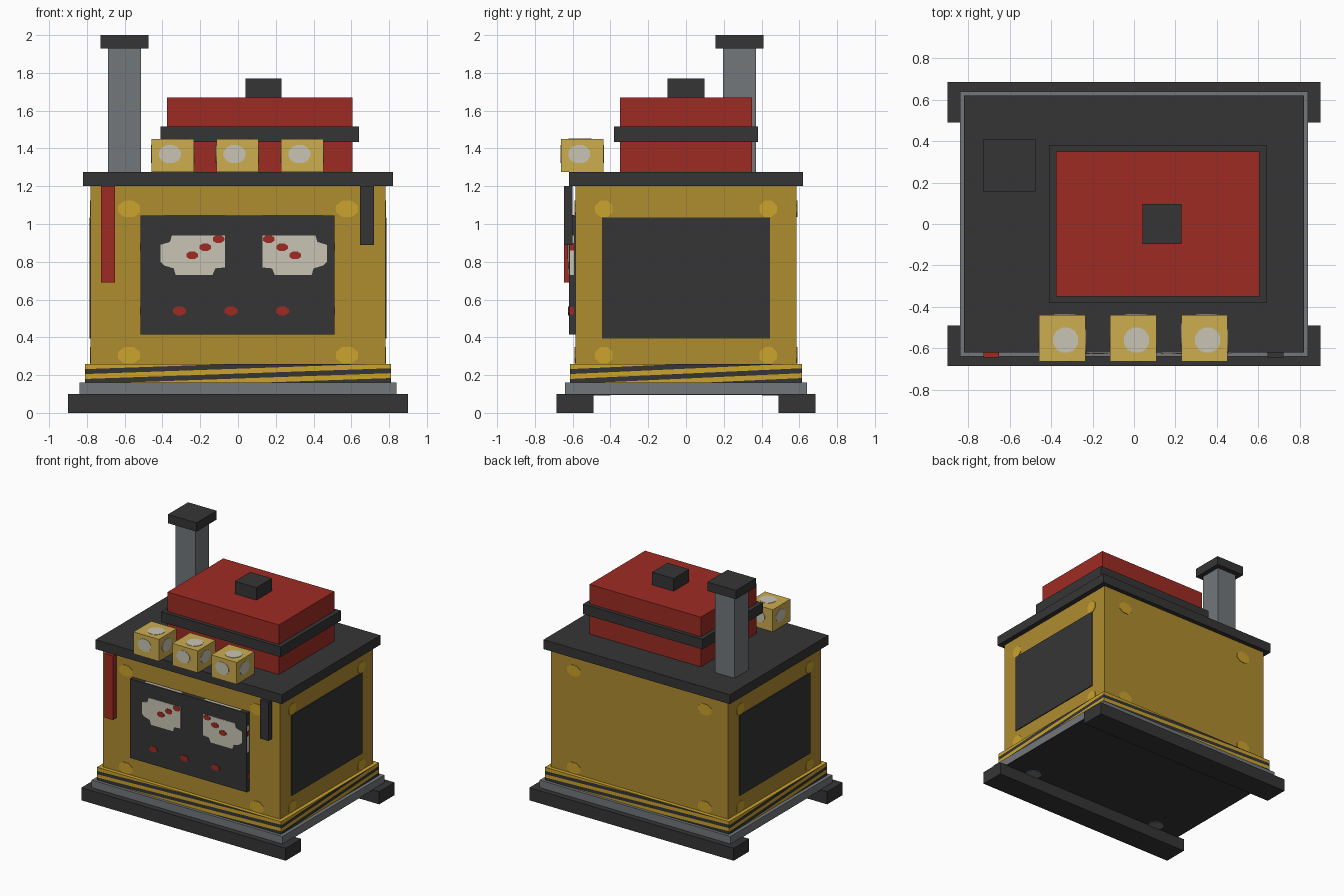
import bpy, bmesh, math
from mathutils import Vector

cube = bpy.data.objects.get("Cube")
if cube:
    bpy.data.objects.remove(cube, do_unlink=True)


def material(name, rgb):
    lin = [((c / 255 + 0.055) / 1.055) ** 2.4 for c in rgb]
    m = bpy.data.materials.new(name)
    m.use_nodes = True
    m.diffuse_color = (*lin, 1)
    m.node_tree.nodes["Principled BSDF"].inputs["Base Color"].default_value = (*lin, 1)
    return m


DARK = material("charcoal", (53, 53, 54))
GREY = material("steel grey", (114, 119, 122))
RED = material("brick red", (158, 43, 35))
GOLD = material("ochre", (175, 140, 47))
BRIGHT = material("bright gold", (203, 163, 44))
PALE = material("pale gold", (205, 173, 79))
CREAM = material("cream", (201, 197, 181))

# Each side: right, up and outward directions as seen from outside
X, Y, Z = Vector((1, 0, 0)), Vector((0, 1, 0)), Vector((0, 0, 1))
SIDES = {"front": (X, Z, -Y), "right": (Y, Z, X), "back": (-X, Z, Y),
         "left": (-Y, Z, -X), "top": (X, Y, Z), "bottom": (X, -Y, -Z)}


def finish(name, bm, *mats):
    mesh = bpy.data.meshes.new(name)
    bm.to_mesh(mesh)
    bm.free()
    for m in mats:
        mesh.materials.append(m)
    ob = bpy.data.objects.new(name, mesh)
    bpy.context.collection.objects.link(ob)
    return ob


def box(name, xs, ys, zs, mat):
    bm = bmesh.new()
    bmesh.ops.create_cube(bm, size=1)
    for v in bm.verts:
        v.co = [(r[0] + r[1]) / 2 + c * (r[1] - r[0]) for c, r in zip(v.co, (xs, ys, zs))]
    return finish(name, bm, mat)


def plate(name, side, depth, points, mat, thick=0.004):
    """Thin polygon lying on one side at the given distance from the origin."""
    r, u, n = SIDES[side]
    bm = bmesh.new()
    face = bm.faces.new([bm.verts.new(r * a + u * b + n * depth) for a, b in points])
    ext = bmesh.ops.extrude_face_region(bm, geom=[face])["geom"]
    bmesh.ops.translate(bm, vec=n * thick, verts=[g for g in ext if isinstance(g, bmesh.types.BMVert)])
    bmesh.ops.recalc_face_normals(bm, faces=bm.faces)
    return finish(name, bm, mat)


def rect(a, b, c, d):
    return [(a, c), (b, c), (b, d), (a, d)]


def oval(cx, cy, rx, ry, n=12):
    turn = [(i + 0.5) * math.tau / n for i in range(n)]
    return [(cx + rx * math.cos(t), cy + ry * math.sin(t)) for t in turn]


def sym(a):
    return (-a, a)


# Feet and base
box("front_foot", sym(0.9), (-0.685, -0.49), (0, 0.1), DARK)
box("back_foot", sym(0.9), (0.49, 0.685), (0, 0.1), DARK)
box("base_plate", sym(0.84), sym(0.64), (0.1, 0.16), GREY)
plate("base_underside", "bottom", -0.1, rect(-0.84, 0.84, -0.64, 0.64), DARK)
for x in sym(0.6):
    for y in sym(0.46):
        plate("underside_spot", "bottom", -0.096, oval(x, y, 0.06, 0.06), GREY)

# Striped band: each side is sliced by slanted lines and coloured alternately
box("band_core", sym(0.81), sym(0.615), (0.16, 0.26), BRIGHT)
SLOPE, STEP = 0.035, 0.026
for side, half, depth in (("front", 0.81, 0.615), ("right", 0.615, 0.81),
                          ("back", 0.81, 0.615), ("left", 0.615, 0.81)):
    r, u, n = SIDES[side]
    slant = SLOPE * 0.81 / half
    bm = bmesh.new()
    bm.faces.new([bm.verts.new(r * a + u * b + n * (depth + 0.002))
                  for a, b in rect(-half, half, 0.16, 0.26)])
    for k in range(3, 14):
        bmesh.ops.bisect_plane(bm, geom=bm.verts[:] + bm.edges[:] + bm.faces[:],
                               plane_co=u * STEP * k, plane_no=u - r * slant)
    for f in bm.faces:
        c = f.calc_center_median()
        f.material_index = math.floor((c.dot(u) - slant * c.dot(r)) / STEP) % 2
    finish("stripes_" + side, bm, BRIGHT, DARK)

# Body, worktop and corner spots
box("body", sym(0.78), sym(0.585), (0.26, 1.2), GOLD)
box("worktop", sym(0.82), sym(0.62), (1.2, 1.275), DARK)
for side, off, depth, rx in (("front", 0.577, 0.585, 0.063), ("back", 0.577, 0.585, 0.063),
                             ("right", 0.435, 0.78, 0.05), ("left", 0.435, 0.78, 0.05)):
    for a in sym(off):
        for z in (0.305, 1.08):
            plate("corner_spot", side, depth, oval(a, z, rx, 0.047, 8), BRIGHT)
for side in ("left", "right"):
    plate("side_panel_" + side, side, 0.78, rect(-0.445, 0.445, 0.395, 1.035), DARK, 0.007)

# Front panel with eye patches and dots
box("front_panel", (-0.515, 0.51), (-0.62, -0.58), (0.415, 1.045), DARK)
EYE = [(0.05, 0.94), (0.33, 0.94), (0.33, 0.77), (0.28, 0.765), (0.265, 0.73), (0.07, 0.73),
       (0.06, 0.765), (0.01, 0.78), (-0.01, 0.8), (-0.01, 0.89), (0.04, 0.905)]
MID = 0.03
for s in (1, -1):
    plate("eye_patch", "front", 0.62, [(MID + s * (x - 0.43), z) for x, z in EYE], CREAM)
    for i in range(3):
        plate("eye_dot", "front", 0.624,
              oval(MID - s * (0.133 + 0.07 * i), 0.92 - 0.043 * i, 0.033, 0.022, 8), RED, 0.003)
    lo, hi = sorted((MID - s * 0.1, MID - s * 0.42))
    plate("panel_top_patch", "top", 1.045, rect(lo, hi, -0.613, -0.592), CREAM, 0.002)
for x in (-0.31, -0.037, 0.235):
    plate("panel_dot", "front", 0.62, oval(x, 0.54, 0.037, 0.025, 8), RED)
for side, depth, s in (("right", 0.51, 1), ("left", 0.515, -1)):
    lo, hi = sorted((s * -0.615, s * -0.592))
    plate("panel_end_patch", side, depth, rect(lo, hi, 0.73, 0.94), CREAM, 0.002)
    for z in (0.88, 0.54):
        plate("panel_end_dot", side, depth + 0.002, rect(lo, hi, z - 0.02, z + 0.02), RED, 0.002)

# Hanging bars
box("red_bar", (-0.725, -0.65), (-0.645, -0.6), (0.69, 1.2), RED)
box("dark_bar", (0.645, 0.72), (-0.645, -0.6), (0.89, 1.2), DARK)

# Lidded chest with band and handle
box("chest", (-0.375, 0.605), sym(0.35), (1.275, 1.67), RED)
box("chest_band", (-0.41, 0.64), sym(0.38), (1.435, 1.515), DARK)
box("chest_handle", (0.04, 0.23), sym(0.097), (1.67, 1.77), DARK)

# Chimney
box("chimney", (-0.687, -0.513), (0.197, 0.37), (1.275, 1.93), GREY)
box("chimney_cap", (-0.727, -0.475), (0.157, 0.41), (1.93, 2), DARK)

# Row of spotted blocks
for x in (-0.345, -0.003, 0.34):
    y, z, h = -0.55, 1.362, 0.112
    box("block", (x - h, x + h), (y - h, y + h), (1.275, 1.45), PALE)
    spots = (("front", x, z, h - y), ("back", -x, z, y + h), ("right", y, z, x + h),
             ("left", -y, z, h - x))
    for side, a, b, depth in spots:
        plate("block_spot", side, depth, oval(a - 0.015, b + 0.008, 0.06, 0.05), CREAM, 0.003)
    plate("block_top_spot", "top", 1.45, oval(x + 0.015, y - 0.01, 0.063, 0.063), CREAM, 0.003)
